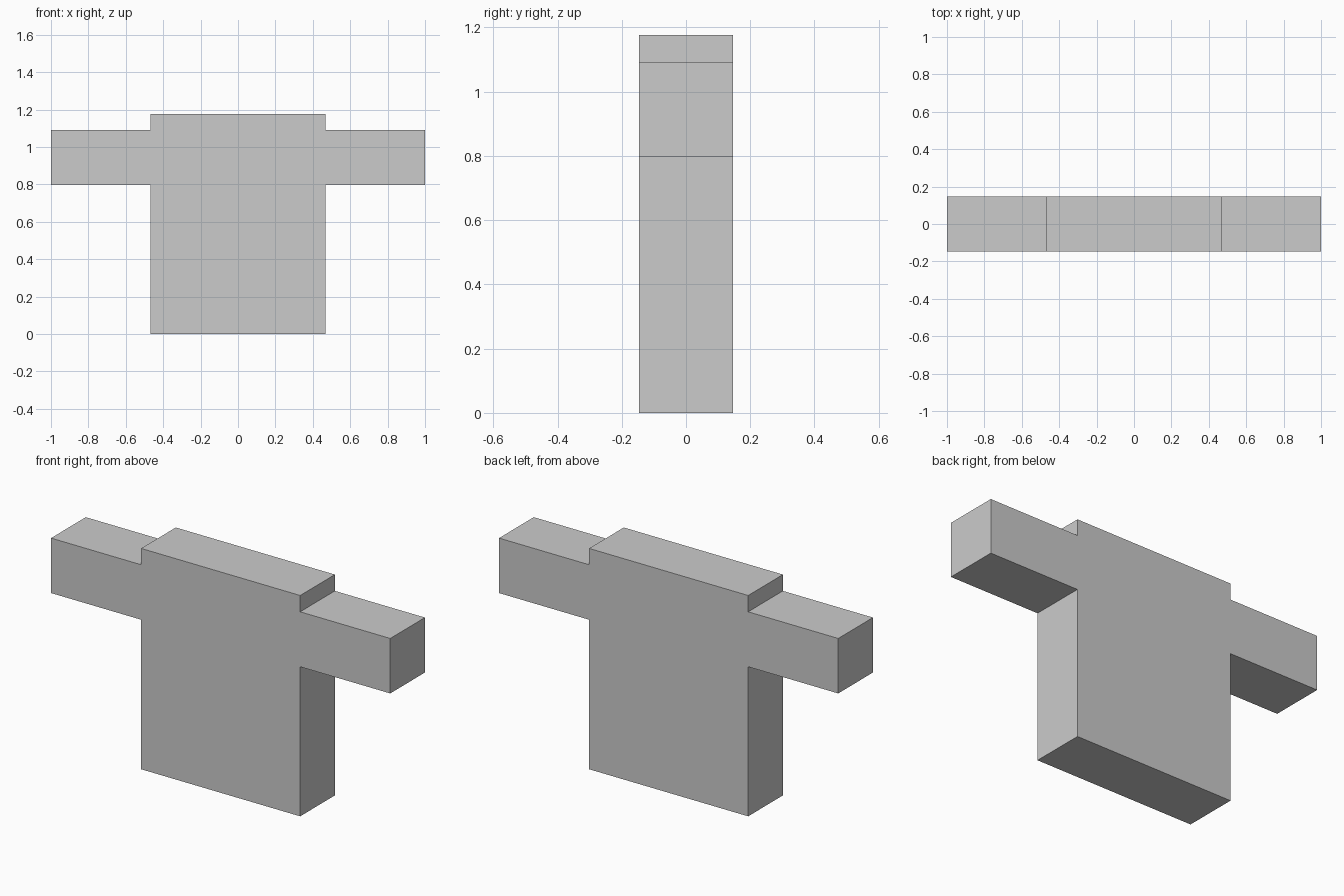
import bpy
import bmesh

if "Cube" in bpy.data.objects:
    bpy.data.objects.remove(bpy.data.objects["Cube"])

DEPTH = 0.292
BODY_X, ARM_X = 0.469, 1.0
ARM_BOTTOM, ARM_TOP, TOP = 0.797, 1.09, 1.177

# Right half of the shirt outline, from hem to collar
half = [(BODY_X, 0), (BODY_X, ARM_BOTTOM), (ARM_X, ARM_BOTTOM),
        (ARM_X, ARM_TOP), (BODY_X, ARM_TOP), (BODY_X, TOP)]
outline = half + [(-x, z) for x, z in reversed(half)]

# Shirt block: mirrored outline extruded from front to back
bm = bmesh.new()
face = bm.faces.new([bm.verts.new((x, -DEPTH / 2, z)) for x, z in outline])
extruded = bmesh.ops.extrude_face_region(bm, geom=[face], use_keep_orig=True)
back = [v for v in extruded["geom"] if isinstance(v, bmesh.types.BMVert)]
bmesh.ops.translate(bm, verts=back, vec=(0, DEPTH, 0))
bmesh.ops.recalc_face_normals(bm, faces=bm.faces)

mesh = bpy.data.meshes.new("shirt_block")
bm.to_mesh(mesh)
bm.free()
shirt = bpy.data.objects.new("shirt_block", mesh)
bpy.context.collection.objects.link(shirt)
